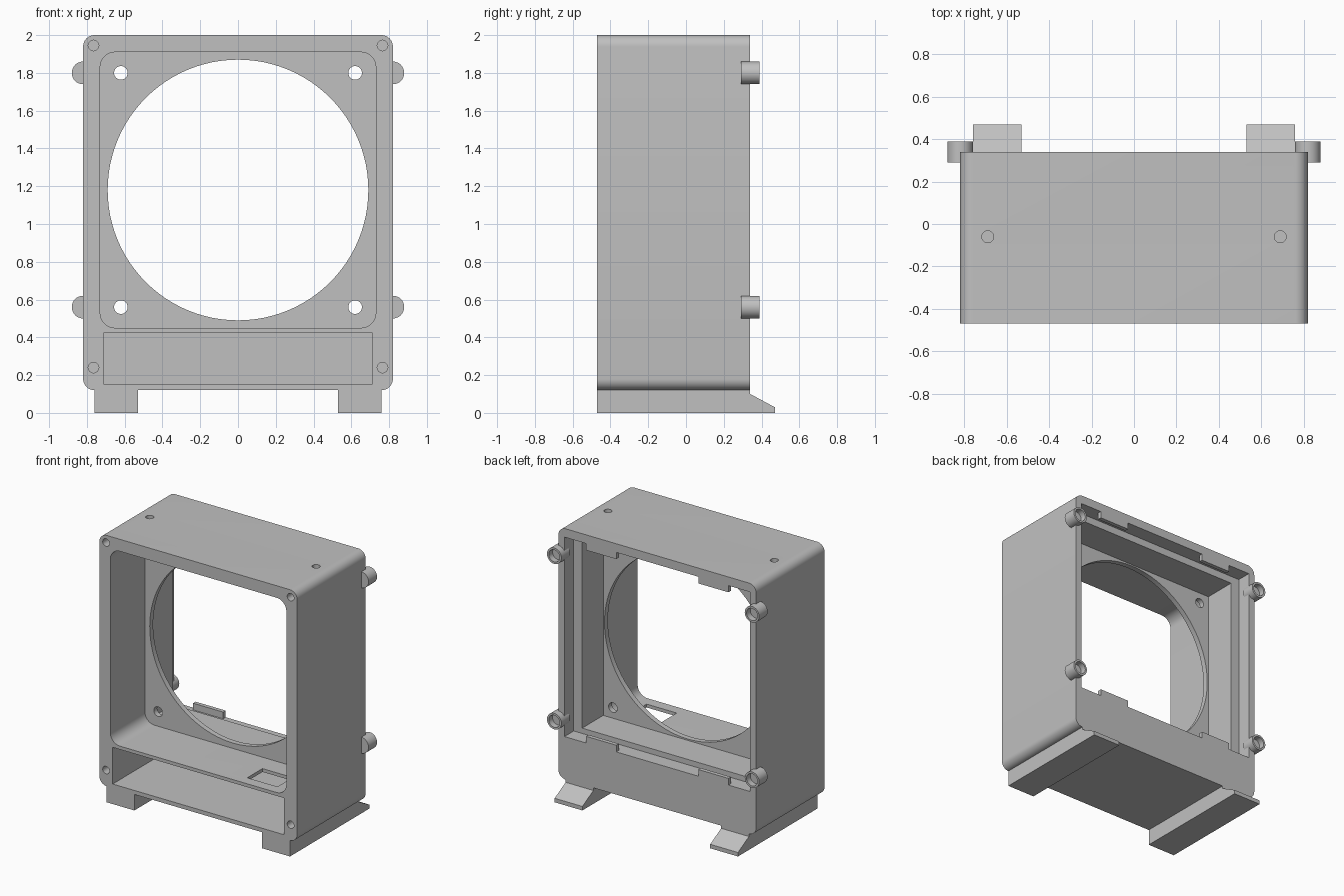
import bpy, bmesh, math
from mathutils import Vector

cube = bpy.data.objects.get("Cube")
if cube:
    bpy.data.objects.remove(cube, do_unlink=True)

grey = bpy.data.materials.new("plain_grey")
grey.use_nodes = True
GREY = (0.53, 0.53, 0.53, 1)
grey.diffuse_color = GREY
grey.node_tree.nodes["Principled BSDF"].inputs["Base Color"].default_value = GREY

# Position of a profile point (a, b) at distance t along each extrusion axis
PLACE = {
    "x": lambda a, b, t: Vector((t, a, b)),
    "y": lambda a, b, t: Vector((a, t, b)),
    "z": lambda a, b, t: Vector((a, b, t)),
}


def prism(name, points, axis, lo, hi):
    """Extrude a closed profile along an axis."""
    bm = bmesh.new()
    ends = [[bm.verts.new(PLACE[axis](a, b, t)) for a, b in points] for t in (lo, hi)]
    bm.faces.new(ends[0])
    bm.faces.new(ends[1])
    n = len(points)
    for i in range(n):
        j = (i + 1) % n
        bm.faces.new((ends[0][i], ends[0][j], ends[1][j], ends[1][i]))
    bmesh.ops.recalc_face_normals(bm, faces=bm.faces)
    mesh = bpy.data.meshes.new(name)
    bm.to_mesh(mesh)
    bm.free()
    mesh.materials.append(grey)
    obj = bpy.data.objects.new(name, mesh)
    bpy.context.collection.objects.link(obj)
    return obj


def rect(a0, a1, b0, b1):
    return [(a0, b0), (a1, b0), (a1, b1), (a0, b1)]


def circle(a, b, r, n=32):
    return [(a + r * math.cos(math.tau * i / n), b + r * math.sin(math.tau * i / n))
            for i in range(n)]


def round_rect(a0, a1, b0, b1, r, n=8):
    corners = [(a1 - r, b1 - r), (a0 + r, b1 - r), (a0 + r, b0 + r), (a1 - r, b0 + r)]
    return [(a + r * math.cos(math.pi / 2 * (q + k / n)),
             b + r * math.sin(math.pi / 2 * (q + k / n)))
            for q, (a, b) in enumerate(corners) for k in range(n + 1)]


def activate(obj):
    bpy.ops.object.select_all(action="DESELECT")
    obj.select_set(True)
    bpy.context.view_layer.objects.active = obj


def cut(obj, points, axis, lo, hi):
    """Remove a prism from an object."""
    cutter = prism("cutter", points, axis, lo, hi)
    cutter.hide_render = True
    mod = obj.modifiers.new("cut", "BOOLEAN")
    mod.operation = "DIFFERENCE"
    mod.solver = "EXACT"
    mod.object = cutter
    activate(obj)
    bpy.ops.object.modifier_apply(modifier=mod.name)
    bpy.data.objects.remove(cutter, do_unlink=True)


def smooth(obj):
    activate(obj)
    bpy.ops.object.shade_smooth_by_angle(angle=math.radians(30))


FRONT, BACK = -0.47, 0.34
MID = 1.18
SIDES = (-1, 1)

# Housing shell
housing = prism("housing", round_rect(-0.82, 0.82, 0.12, 2.0, 0.06), "y", FRONT, BACK)
# Front opening, fan hole and stepped rear pocket leave a thin fan plate
cut(housing, round_rect(-0.73, 0.73, 0.45, 1.91, 0.08), "y", -0.6, -0.06)
cut(housing, rect(-0.70, 0.70, 0.48, 1.88), "y", -0.02, 0.3)
cut(housing, rect(-0.77, 0.77, 0.44, 1.935), "y", 0.23, 0.5)
cut(housing, circle(0, MID, 0.69, 96), "y", -0.2, 0.1)
# Lower compartment and the cable hole in its ceiling
cut(housing, rect(-0.71, 0.71, 0.15, 0.425), "y", -0.6, 0.29)
cut(housing, rect(0.35, 0.60, -0.39, -0.21), "z", 0.40, 0.50)
# Screw holes
for s in SIDES:
    for z in (0.56, 1.80):
        cut(housing, circle(s * 0.62, z, 0.036), "y", -0.2, 0.1)
    for z in (0.24, 1.945):
        cut(housing, circle(s * 0.765, z, 0.028), "y", -0.6, -0.37)
    cut(housing, circle(s * 0.69, -0.06, 0.028), "z", 1.94, 2.1)
smooth(housing)

for s, side in zip(SIDES, ("right", "left")):
    # Foot with a tapered rear toe
    profile = [(FRONT, 0), (0.47, 0), (0.47, 0.03), (BACK, 0.10), (BACK, 0.12), (FRONT, 0.12)]
    x0, x1 = sorted((s * 0.53, s * 0.76))
    prism(side + "_foot", profile, "x", x0, x1)

    # Retaining tabs on the rear pocket rim
    x0, x1 = sorted((s * 0.34, s * 0.59))
    prism(side + "_lower_tab", rect(x0, x1, 0.43, 0.49), "y", 0.31, BACK)
    prism(side + "_upper_tab", rect(x0, x1, 1.885, 1.945), "y", 0.31, BACK)

    # Hollow magnet sockets on the rear edges
    for level, z in (("lower", 0.56), ("upper", 1.80)):
        socket = prism(f"{side}_{level}_socket", circle(s * 0.82, z, 0.06), "y", 0.29, 0.39)
        cut(socket, circle(s * 0.82, z, 0.045), "y", 0.345, 0.5)
        smooth(socket)
